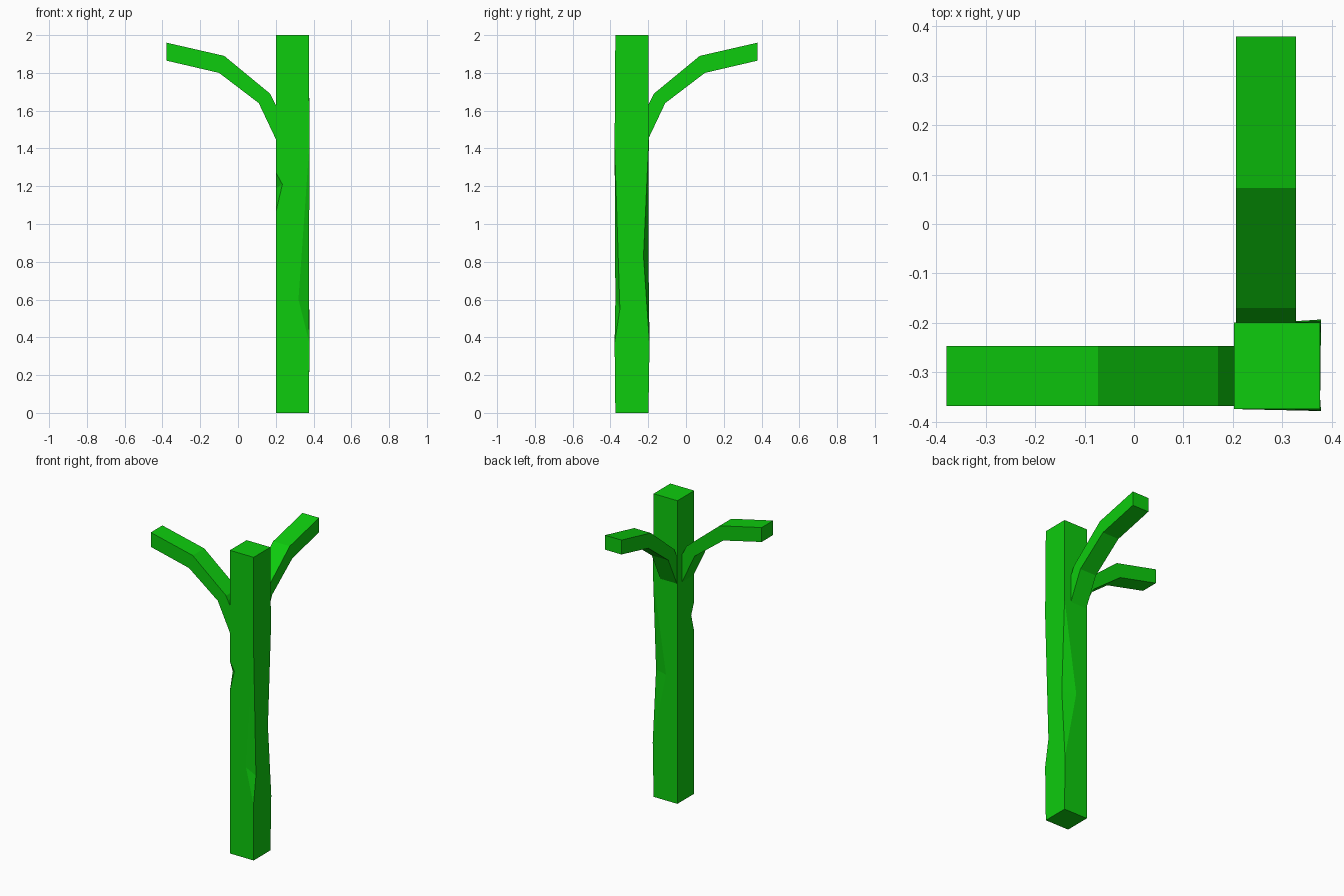
import bpy
import bmesh
from mathutils import Vector

cube = bpy.data.objects.get("Cube")
if cube:
    bpy.data.objects.remove(cube, do_unlink=True)

# One flat green for everything
green = bpy.data.materials.new("bright_green")
green.use_nodes = True
COLOUR = (0.004, 0.604, 0.004, 1)
green.diffuse_color = COLOUR
green.node_tree.nodes["Principled BSDF"].inputs["Base Color"].default_value = COLOUR


def finish(name, bm):
    bmesh.ops.recalc_face_normals(bm, faces=bm.faces)
    mesh = bpy.data.meshes.new(name)
    bm.to_mesh(mesh)
    bm.free()
    mesh.materials.append(green)
    obj = bpy.data.objects.new(name, mesh)
    bpy.context.collection.objects.link(obj)
    return obj


# Post: four corner edges, three of them with a hewn chip.
# A chip has a low and a high end, and a cut point on each adjoining side.
LEFT, RIGHT, FRONT, BACK, TOP = 0.202, 0.376, -0.374, -0.199, 2.0
corners = [
    ((LEFT, FRONT), dict(low=(LEFT, FRONT, 1.07), high=(LEFT, FRONT, 1.27),
                         before=(LEFT, -0.343, 1.19), after=(0.235, FRONT, 1.21))),
    ((RIGHT, FRONT), dict(low=(0.378, -0.378, 0.37), high=(0.378, -0.378, 1.42),
                          before=(0.32, FRONT, 0.6), after=(RIGHT, -0.35, 0.55))),
    ((RIGHT, BACK), dict(low=(0.378, -0.193, 0.36), high=(0.378, -0.197, 1.45),
                         before=(RIGHT, -0.225, 0.83), after=(0.285, BACK, 0.83))),
    ((LEFT, BACK), None),
]

bm = bmesh.new()
before_chains, after_chains = [], []
for (x, y), chip in corners:
    base, top = bm.verts.new((x, y, 0)), bm.verts.new((x, y, TOP))
    if chip:
        v = {key: bm.verts.new(co) for key, co in chip.items()}
        before_chains.append([base, v["low"], v["before"], v["high"], top])
        after_chains.append([base, v["low"], v["after"], v["high"], top])
        bm.faces.new([v["low"], v["after"], v["before"]])
        bm.faces.new([v["high"], v["before"], v["after"]])
    else:
        before_chains.append([base, top])
        after_chains.append([base, top])
for i in range(4):
    bm.faces.new(before_chains[(i + 1) % 4] + after_chains[i][::-1])
bm.faces.new([chain[-1] for chain in after_chains])
bm.faces.new([chain[0] for chain in reversed(after_chains)])
finish("post", bm)

# Curved arms: one bent profile (reach, height), swept sideways
under = [(-0.02, 1.41), (0.0, 1.45), (0.09, 1.64), (0.30, 1.80), (0.579, 1.865)]
upper = [(-0.02, 1.59), (0.0, 1.63), (0.03, 1.69), (0.273, 1.89), (0.579, 1.96)]


def make_arm(name, place, side_a, side_b):
    bm = bmesh.new()
    rows = []
    for side in (side_a, side_b):
        rows.append([[bm.verts.new(Vector(place(r, side, z))) for r, z in line]
                     for line in (under, upper)])
    (ua, ta), (ub, tb) = rows
    for k in range(len(under) - 1):
        ring = [(ua, ub), (ub, tb), (tb, ta), (ta, ua)]
        for p, q in ring:
            bm.faces.new([p[k], p[k + 1], q[k + 1], q[k]])
    for k in (0, -1):
        bm.faces.new([ua[k], ub[k], tb[k], ta[k]])
    finish(name, bm)


make_arm("side_arm", lambda r, s, z: (0.2 - r, s, z), -0.368, -0.247)
make_arm("back_arm", lambda r, s, z: (s, r - 0.2, z), 0.206, 0.327)
